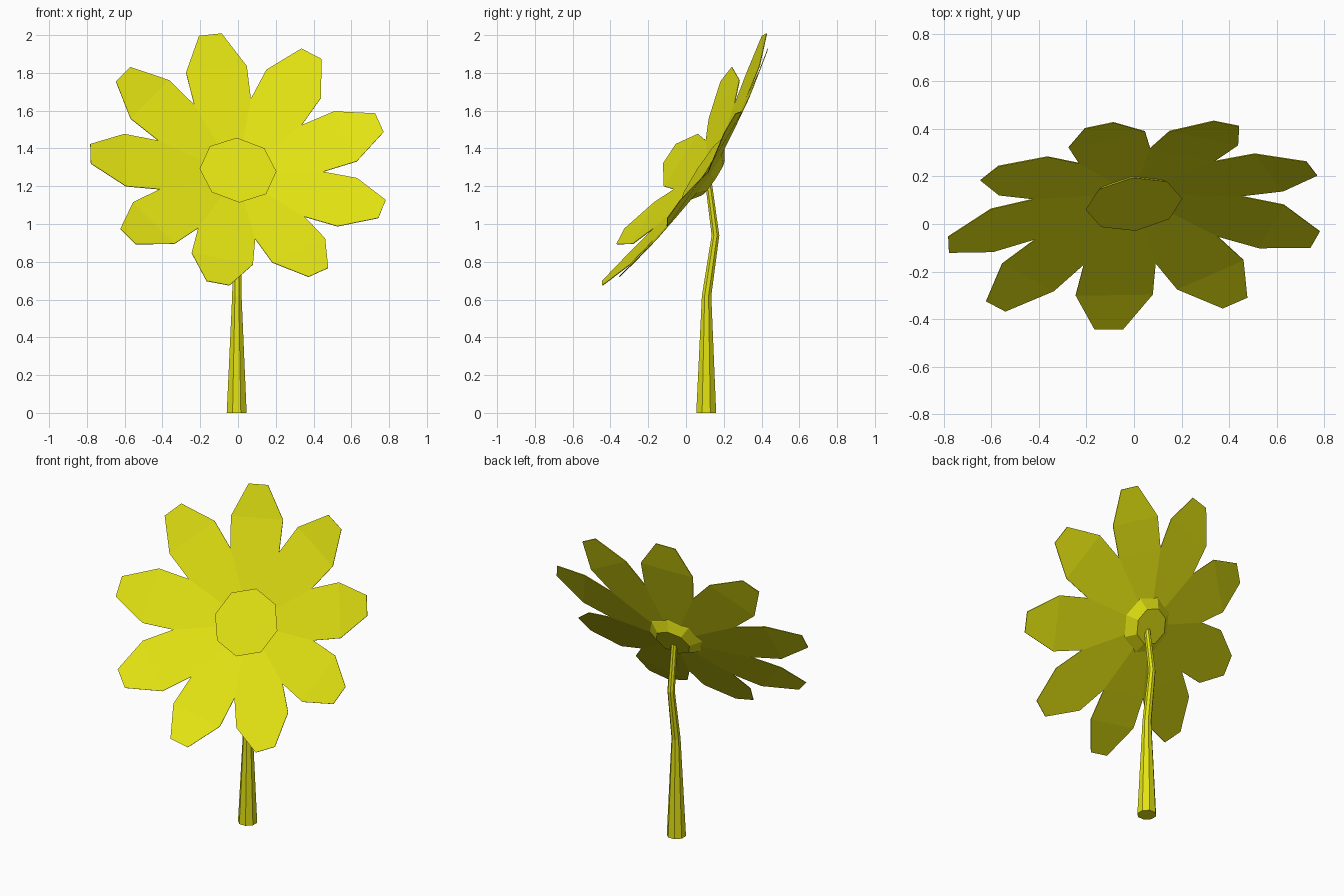
import bpy, bmesh, math
from mathutils import Vector

if "Cube" in bpy.data.objects:
    bpy.data.objects.remove(bpy.data.objects["Cube"])

mat = bpy.data.materials.new("yellow")
mat.diffuse_color = (0.76, 0.76, 0.006, 1)
mat.use_nodes = True
mat.node_tree.nodes["Principled BSDF"].inputs["Base Color"].default_value = mat.diffuse_color

# Tilted frame of the flower head: u right, v up, n facing direction
C = Vector((0, 0.083, 1.285))
n = Vector((0.115, -0.83, 0.545)).normalized()
u = (Vector((1, 0, 0)) - n * n.x).normalized()
v = n.cross(u)


def head(r, deg, w):
    a = math.radians(deg)
    return C + u * (r * math.cos(a)) + v * (r * math.sin(a)) + n * w


def finish(bm, name):
    bmesh.ops.recalc_face_normals(bm, faces=bm.faces)
    me = bpy.data.meshes.new(name)
    bm.to_mesh(me)
    bm.free()
    me.materials.append(mat)
    ob = bpy.data.objects.new(name, me)
    bpy.context.collection.objects.link(ob)
    return ob


def loft(rings, name):
    """Skin a list of closed point rings and cap both ends."""
    bm = bmesh.new()
    vs = [[bm.verts.new(p) for p in ring] for ring in rings]
    k = len(rings[0])
    for a, b in zip(vs, vs[1:]):
        for i in range(k):
            j = (i + 1) % k
            bm.faces.new((a[i], a[j], b[j], b[i]))
    bm.faces.new(vs[0])
    bm.faces.new(vs[-1])
    return finish(bm, name)


# Nine petals: rows of (radius, half angle, height), cupped forward
rows = [(0.15, 20, -0.03), (0.45, 20, 0.02), (0.63, 15.2, 0.053), (0.80, 4.4, 0.10)]
for p in range(9):
    mid = 101.5 + 40 * p
    bm = bmesh.new()
    # thin closed sheet: front and back outline of each row
    loops = []
    for r, h, w in rows:
        loops.append([bm.verts.new(head(r, mid + s * h, w + d))
                      for s, d in ((-1, 0), (1, 0), (1, -0.004), (-1, -0.004))])
    for a, b in zip(loops, loops[1:]):
        for i in range(4):
            j = (i + 1) % 4
            bm.faces.new((a[i], a[j], b[j], b[i]))
    bm.faces.new(loops[0])
    bm.faces.new(loops[-1])
    finish(bm, f"petal_{p + 1}")

# Eight-sided flower centre with a bevelled back
hub = [(0.205, 0.0), (0.165, -0.035), (0.11, -0.075)]
loft([[head(r, 92 + 45 * i, w) for i in range(8)] for r, w in hub], "flower_centre")

# Tapered, bent stem: (x, y, z, radius)
path = [(-0.007, 0.107, 0, 0.057), (-0.006, 0.109, 0.62, 0.027),
        (-0.004, 0.156, 0.94, 0.022), (0.0, 0.117, 1.235, 0.019)]
loft([[(x + r * math.cos(math.radians(22.5 + 45 * i)),
        y + r * math.sin(math.radians(22.5 + 45 * i)), z) for i in range(8)]
      for x, y, z, r in path], "stem")
